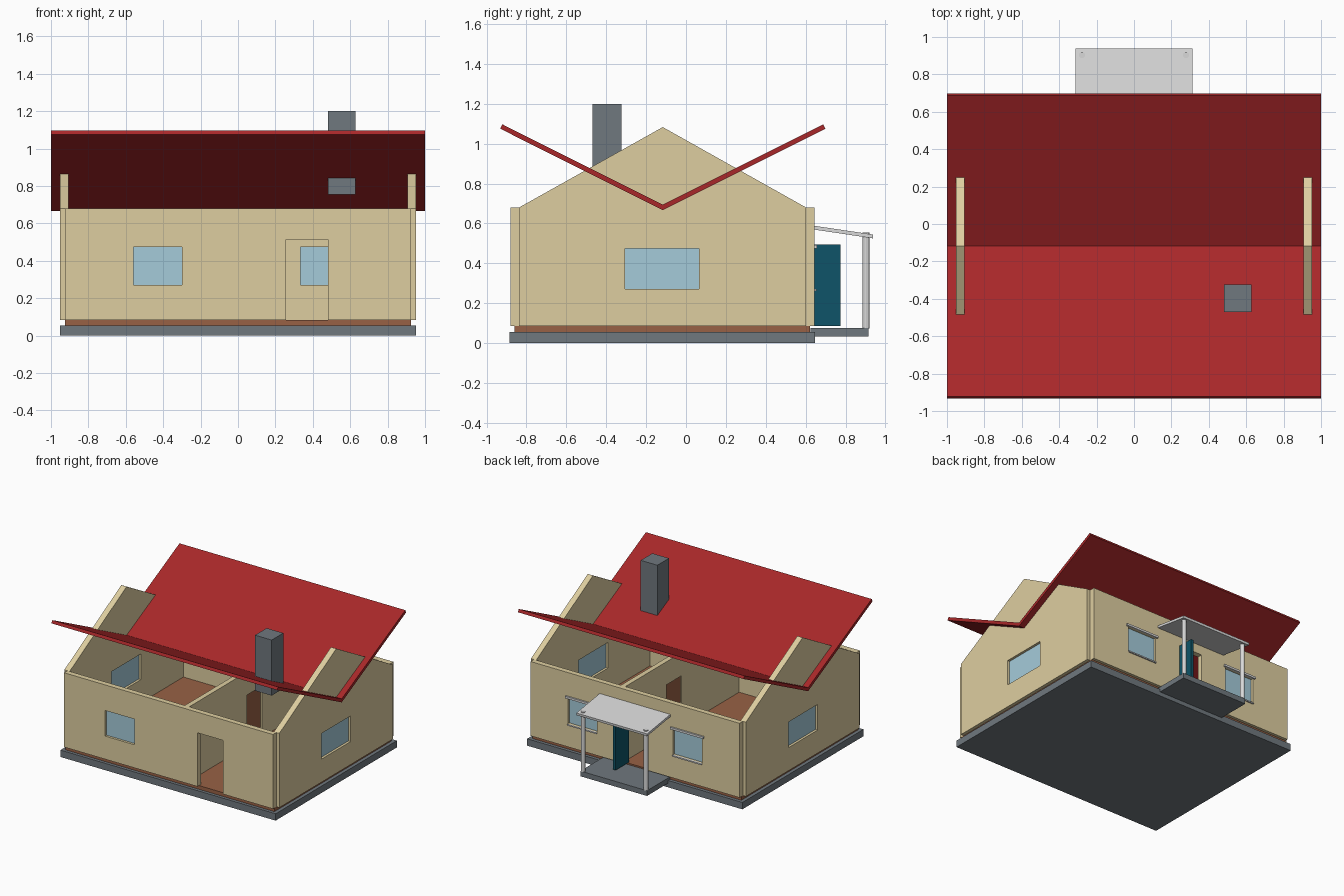
import bpy, bmesh
from mathutils import Vector

if "Cube" in bpy.data.objects:
    bpy.data.objects.remove(bpy.data.objects["Cube"])


def material(name, rgb):
    m = bpy.data.materials.new(name)
    lin = [((c / 255 + 0.055) / 1.055) ** 2.4 for c in rgb]
    m.diffuse_color = (*lin, 1)
    m.use_nodes = True
    m.node_tree.nodes["Principled BSDF"].inputs["Base Color"].default_value = m.diffuse_color
    return m


TAN = material("tan wall", (222, 206, 160))
RED = material("red roof", (168, 39, 41))
STONE = material("slate grey", (112, 120, 126))
BROWN = material("brown wood", (152, 97, 69))
GLASS = material("pale blue glass", (165, 203, 218))
TEAL = material("teal door", (14, 84, 104))
LIGHT = material("light grey", (216, 216, 216))


def finish(name, bm, mat):
    bmesh.ops.recalc_face_normals(bm, faces=bm.faces[:])
    me = bpy.data.meshes.new(name)
    bm.to_mesh(me)
    bm.free()
    if mat:
        me.materials.append(mat)
    ob = bpy.data.objects.new(name, me)
    bpy.context.collection.objects.link(ob)
    return ob


def box(name, x, y, z, mat):
    """Box from (min, max) ranges."""
    bm = bmesh.new()
    bmesh.ops.create_cube(bm, size=1)
    lo, hi = Vector((x[0], y[0], z[0])), Vector((x[1], y[1], z[1]))
    for v in bm.verts:
        v.co = [(lo[i] + hi[i]) / 2 + v.co[i] * (hi[i] - lo[i]) for i in range(3)]
    return finish(name, bm, mat)


def prism(name, profile, x0, x1, mat):
    """Extrude a (y, z) outline along x."""
    bm = bmesh.new()
    face = bm.faces.new([bm.verts.new((x0, y, z)) for y, z in profile])
    ext = bmesh.ops.extrude_face_region(bm, geom=[face])
    verts = [g for g in ext["geom"] if isinstance(g, bmesh.types.BMVert)]
    bmesh.ops.translate(bm, verts=verts, vec=(x1 - x0, 0, 0))
    return finish(name, bm, mat)


def cut(wall, *holes):
    """Cut box openings into a wall."""
    for x, y, z in holes:
        cutter = box("cutter", x, y, z, None)
        cutter.hide_render = True
        mod = wall.modifiers.new("opening", 'BOOLEAN')
        mod.operation, mod.solver, mod.object = 'DIFFERENCE', 'EXACT', cutter
        bpy.context.view_layer.objects.active = wall
        bpy.ops.object.modifier_apply(modifier=mod.name)
        bpy.data.objects.remove(cutter)


WIN_Z = (0.27, 0.475)
FLOOR, EAVE, MID = 0.085, 0.68, -0.1165

# Foundation and floor
box("foundation", (-0.953, 0.953), (-0.885, 0.648), (0, 0.055), STONE)
box("floor", (-0.925, 0.925), (-0.86, 0.622), (0.055, FLOOR), BROWN)

# Front wall with window and doorway
front = box("front_wall", (-0.925, 0.925), (-0.88, -0.837), (FLOOR, EAVE), TAN)
cut(front, ((-0.56, -0.30), (-1, -0.7), WIN_Z),
    ((0.257, 0.482), (-1, -0.7), (0.05, 0.515)))
box("front_window", (-0.56, -0.30), (-0.861, -0.852), WIN_Z, GLASS)

# Back wall with entrance and two trimmed windows
back = box("back_wall", (-0.925, 0.925), (0.602, 0.645), (FLOOR, EAVE), TAN)
back_windows = [(-0.595, -0.335), (0.335, 0.595)]
cut(back, ((-0.105, 0.105), (0.5, 0.7), (0.05, 0.495)),
    *[(x, (0.5, 0.7), WIN_Z) for x in back_windows])
for x in back_windows:
    wide = (x[0] - 0.017, x[1] + 0.017)
    box("back_window", x, (0.617, 0.626), WIN_Z, GLASS)
    box("window_header", wide, (0.64, 0.658), (0.475, 0.492), LIGHT)
    box("window_sill", x, (0.64, 0.655), (0.26, 0.27), LIGHT)

# Gable end walls with windows
gable = [(-0.837, FLOOR), (0.602, FLOOR), (0.602, EAVE), (MID, 1.083), (-0.837, EAVE)]
for s in (-1, 1):
    wall = prism("gable_wall", gable, s * 0.905, s * 0.952, TAN)
    cut(wall, ((s * 0.93 - 0.1, s * 0.93 + 0.1), (-0.305, 0.065), WIN_Z))
    box("gable_window", (s * 0.928 - 0.0045, s * 0.928 + 0.0045), (-0.305, 0.065), WIN_Z, GLASS)

# Inner partition with a wooden door
partition = box("partition", (0.115, 0.155), (-0.837, 0.602), (FLOOR, EAVE), TAN)
cut(partition, ((0, 0.3), (-0.11, 0.08), (0.05, 0.495)))
box("inner_door", (0.125, 0.145), (-0.11, 0.08), (FLOOR, 0.495), BROWN)

# Inverted V roof
prism("roof", [(MID - 0.8155, 1.075), (MID, 0.666), (MID + 0.8155, 1.075),
               (MID + 0.8045, 1.097), (MID, 0.694), (MID - 0.8045, 1.097)], -1, 1, RED)

# Chimney
box("chimney", (0.48, 0.627), (-0.47, -0.323), (0.755, 1.2), STONE)

# Porch: step, sloped canopy, posts, open door
box("porch_step", (-0.295, 0.295), (0.625, 0.915), (0.033, 0.075), STONE)
prism("porch_canopy", [(0.63, 0.571), (0.937, 0.525), (0.939, 0.544), (0.63, 0.590)],
      -0.313, 0.313, LIGHT)
for s in (-1, 1):
    bm = bmesh.new()
    bmesh.ops.create_cone(bm, cap_ends=True, segments=12, radius1=0.017, radius2=0.017, depth=0.481)
    bmesh.ops.translate(bm, verts=bm.verts[:], vec=(s * 0.278, 0.903, 0.3145))
    finish("porch_post", bm, LIGHT)
box("entrance_door", (0.08, 0.105), (0.61, 0.775), (FLOOR, 0.493), TEAL)
